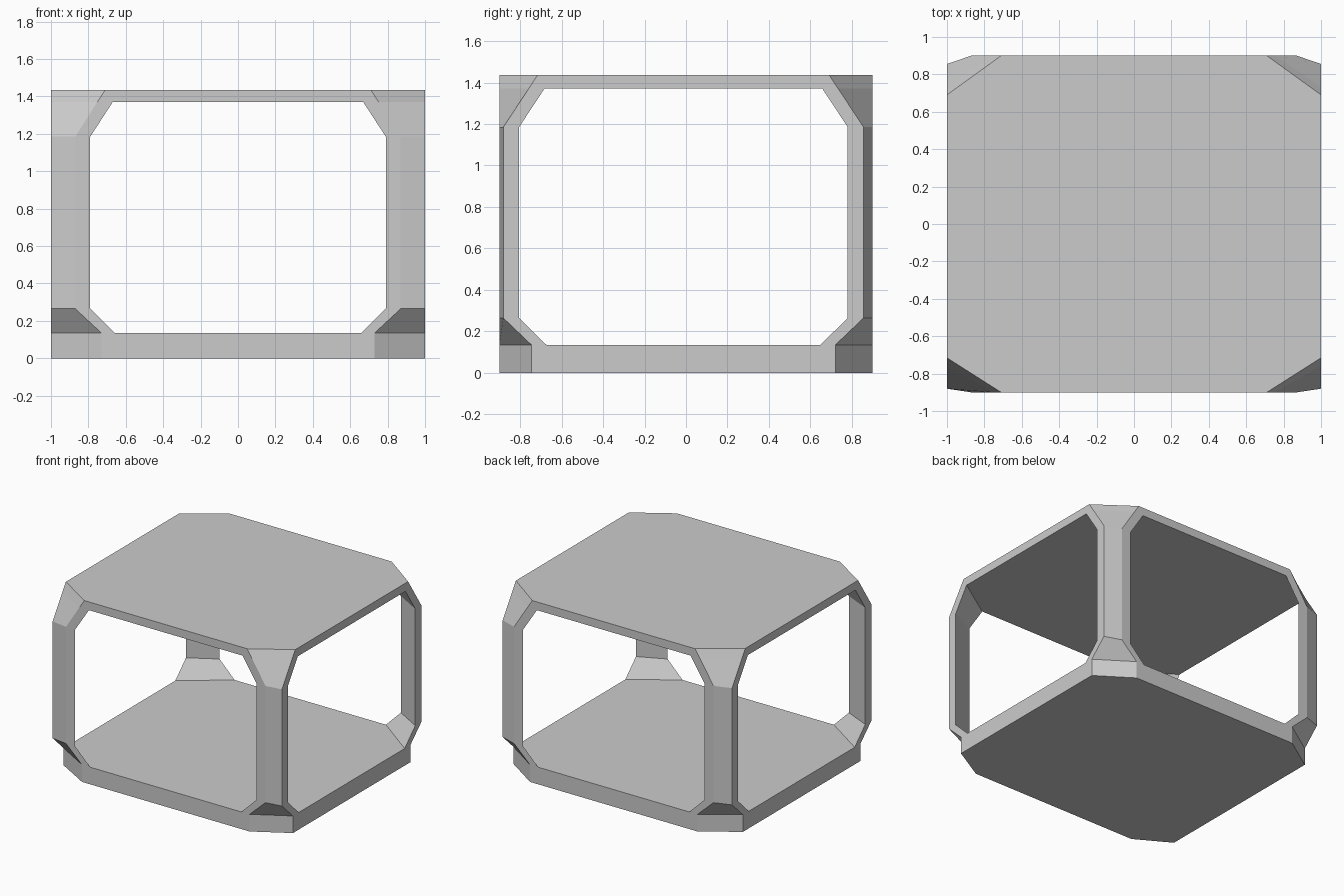
import bpy, bmesh

if "Cube" in bpy.data.objects:
    bpy.data.objects.remove(bpy.data.objects["Cube"])

W, D = 1.0, 0.9                       # half width, half depth
FLOOR, CEIL, TOP = 0.135, 1.37, 1.435
SHIFT = -0.0125                       # corner cuts sit slightly towards the front


def corner_cut(sx, sy, cx, cy):
    """Two ends of the diagonal cut at one corner: on the x side, on the y side."""
    return (sx * W, sy * cy + SHIFT), (sx * cx, sy * D)


def loft(name, rings, caps):
    bm = bmesh.new()
    loops = [[bm.verts.new((x, y, z)) for x, y in pts] for pts, z in rings]
    n = len(loops[0])
    for a, b in zip(loops, loops[1:]):
        for i in range(n):
            j = (i + 1) % n
            bm.faces.new((a[i], a[j], b[j], b[i]))
    if caps:
        bm.faces.new(loops[0][::-1])
        bm.faces.new(loops[-1])
    if caps:
        bmesh.ops.recalc_face_normals(bm, faces=bm.faces)
    mesh = bpy.data.meshes.new(name)
    bm.to_mesh(mesh)
    bm.free()
    obj = bpy.data.objects.new(name, mesh)
    bpy.context.collection.objects.link(obj)
    return obj


def octagon(cx, cy):
    pts = []
    for sx, sy in ((1, 1), (-1, 1), (-1, -1), (1, -1)):
        a, b = corner_cut(sx, sy, cx, cy)
        pts += [a, b] if sx * sy > 0 else [b, a]
    return pts


# Floor slab with vertical corner cuts
loft("floor_slab", [(octagon(0.73, 0.732), 0), (octagon(0.73, 0.732), FLOOR)], True)

# Roof slab, its corner cuts leaning inwards
loft("roof_slab", [(octagon(0.752, 0.746), CEIL), (octagon(0.71, 0.703), TOP)], True)

# Corner posts: height, outer cut x/y, inner cut x/y
SECTIONS = [
    (FLOOR, 0.73, 0.732, 0.66, 0.66),
    (0.265, 0.87, 0.868, 0.79, 0.792),
    (1.185, 0.87, 0.868, 0.79, 0.792),
    (CEIL, 0.752, 0.746, 0.67, 0.67),
]
for side, sx in (("left", -1), ("right", 1)):
    for end, sy in (("front", -1), ("back", 1)):
        rings = []
        for z, ox, oy, ix, iy in SECTIONS:
            oa, ob = corner_cut(sx, sy, ox, oy)
            ia, ib = corner_cut(sx, sy, ix, iy)
            ring = [oa, ob, ib, ia]
            rings.append((ring if sx * sy > 0 else ring[::-1], z))
        # open ends meet the slabs
        loft(f"{end}_{side}_post", rings, False)
